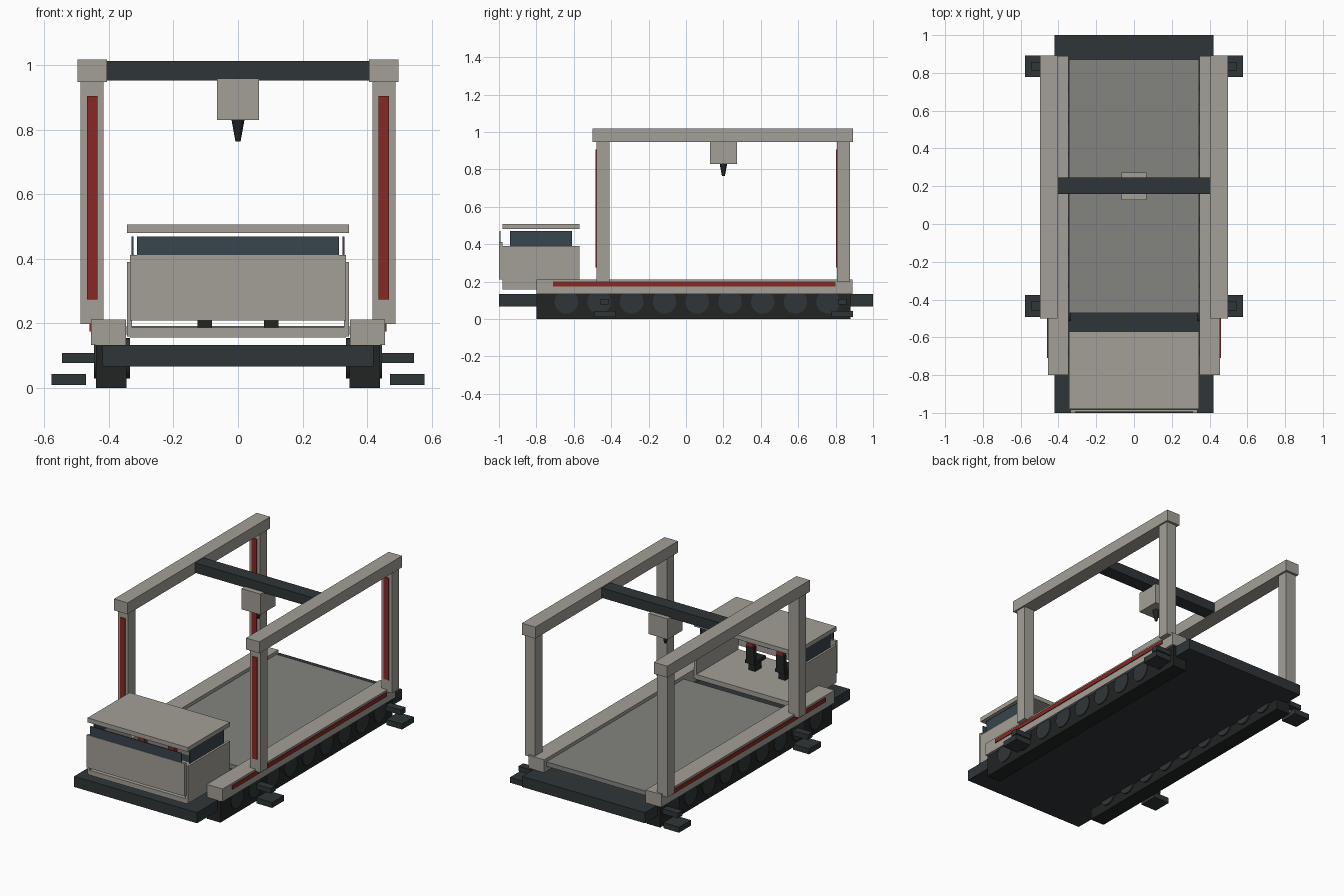
import bpy
from math import pi

if "Cube" in bpy.data.objects:
    bpy.data.objects.remove(bpy.data.objects["Cube"])


def mat(name, rgb):
    m = bpy.data.materials.new(name)
    m.diffuse_color = (*rgb, 1)
    m.use_nodes = True
    m.node_tree.nodes["Principled BSDF"].inputs["Base Color"].default_value = m.diffuse_color
    return m


PALE = mat("pale_paint", (0.37, 0.35, 0.31))
DARK = mat("dark_steel", (0.028, 0.036, 0.039))
BLACK = mat("black_rubber", (0.016, 0.018, 0.018))
RED = mat("red_trim", (0.25, 0.022, 0.018))
BED = mat("bed_grey", (0.23, 0.23, 0.215))
GLASS = mat("tinted_glass", (0.04, 0.06, 0.075))


def box(name, x, y, z, m):
    """Box from (min, max) ranges on each axis."""
    bpy.ops.mesh.primitive_cube_add(
        size=1, location=[(a + b) / 2 for a, b in (x, y, z)])
    o = bpy.context.object
    o.scale = [b - a for a, b in (x, y, z)]
    bpy.ops.object.transform_apply(location=False, rotation=False, scale=True)
    o.name = name
    o.data.materials.append(m)
    return o


def pair(name, x, y, z, m):
    """Box on the +x side and its mirror on the -x side."""
    box(name + "_right", x, y, z, m)
    box(name + "_left", (-x[1], -x[0]), y, z, m)


# Chassis, tracks and bed
box("chassis", (-0.42, 0.42), (-1, 1), (0.067, 0.133), DARK)
box("print_bed", (-0.345, 0.345), (-0.47, 0.87), (0.165, 0.193), BED)
pair("track", (0.345, 0.44), (-0.80, 0.88), (0, 0.133), BLACK)
pair("side_rail", (0.347, 0.455), (-0.80, 0.89), (0.133, 0.212), PALE)
pair("rail_stripe", (0.45, 0.46), (-0.71, 0.80), (0.175, 0.2), RED)

# Road wheels
for s in (-1, 1):
    for i in range(9):
        bpy.ops.mesh.primitive_cylinder_add(
            vertices=24, radius=0.063, depth=0.11,
            location=(s * 0.39, -0.64 + 0.175 * i, 0.092),
            rotation=(0, pi / 2, 0))
        o = bpy.context.object
        o.name = "road_wheel"
        o.data.materials.append(DARK)
        bpy.ops.object.shade_smooth_by_angle()

# Outriggers and gantry posts, front and rear
for end, foot_y, post_y in (("front", -0.434, -0.443), ("rear", 0.835, 0.843)):
    pair(end + "_outrigger_arm", (0.40, 0.545), (foot_y - 0.023, foot_y + 0.023),
         (0.077, 0.108), DARK)
    pair(end + "_outrigger_foot", (0.47, 0.578), (foot_y - 0.058, foot_y + 0.058),
         (0.01, 0.044), DARK)
    pair(end + "_post", (0.417, 0.487), (post_y - 0.035, post_y + 0.035),
         (0.198, 0.95), PALE)
    pair(end + "_post_stripe", (0.435, 0.468), (post_y - 0.041, post_y - 0.03),
         (0.275, 0.905), RED)

# Gantry beams, cross beam and print head
pair("gantry_beam", (0.405, 0.497), (-0.5, 0.893), (0.947, 1.018), PALE)
box("cross_beam", (-0.41, 0.41), (0.16, 0.245), (0.952, 1.013), DARK)
box("print_head", (-0.065, 0.065), (0.127, 0.273), (0.83, 0.958), PALE)
bpy.ops.mesh.primitive_cone_add(vertices=16, radius1=0.008, radius2=0.02,
                                depth=0.066, location=(0, 0.2, 0.797))
nozzle = bpy.context.object
nozzle.name = "nozzle"
nozzle.data.materials.append(BLACK)
bpy.ops.object.shade_smooth_by_angle()

# Cab shell, open at the back, with a separate roof
box("cab_floor", (-0.335, 0.335), (-0.98, -0.57), (0.157, 0.187), PALE)
pair("cab_side", (0.328, 0.343), (-0.98, -0.57), (0.16, 0.39), PALE)
box("cab_front", (-0.335, 0.335), (-1, -0.982), (0.21, 0.412), PALE)
box("cab_roof", (-0.343, 0.343), (-0.98, -0.57), (0.48, 0.507), PALE)
box("windscreen", (-0.312, 0.312), (-0.998, -0.992), (0.40, 0.47), GLASS)
pair("side_window", (0.324, 0.33), (-0.94, -0.61), (0.385, 0.47), GLASS)

# Seats and consoles
pair("seat_base", (0.08, 0.125), (-0.85, -0.79), (0.187, 0.235), BLACK)
pair("seat_cushion", (0.07, 0.135), (-0.88, -0.77), (0.235, 0.255), BLACK)
pair("seat_back", (0.075, 0.13), (-0.795, -0.77), (0.235, 0.345), BLACK)
pair("headrest", (0.08, 0.125), (-0.8, -0.768), (0.345, 0.378), RED)
pair("console", (0.06, 0.14), (-0.96, -0.91), (0.285, 0.305), DARK)
